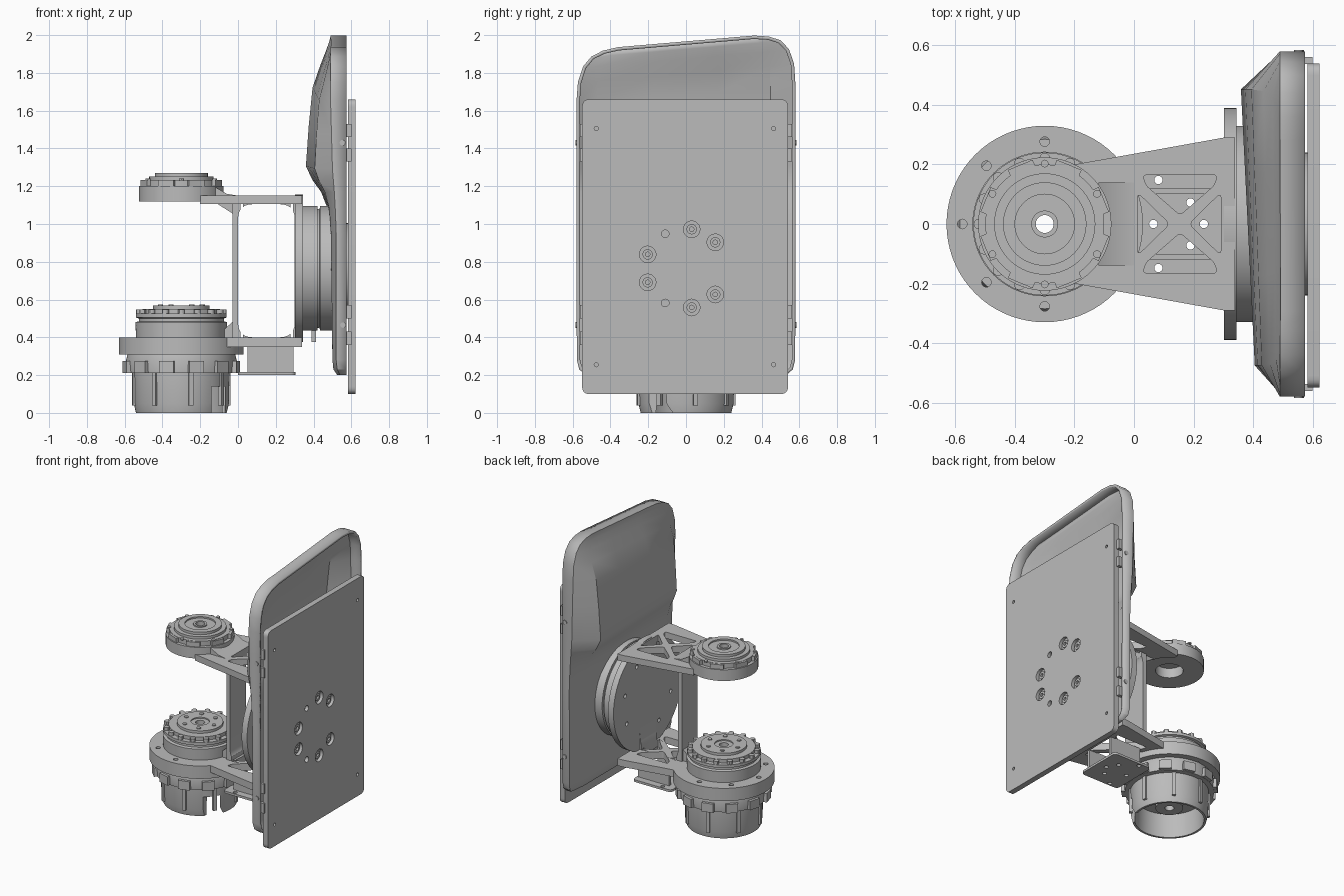
import bpy, bmesh, math
from mathutils import Vector

if "Cube" in bpy.data.objects:
    bpy.data.objects.remove(bpy.data.objects["Cube"], do_unlink=True)

grey = bpy.data.materials.new("machined grey")
grey.use_nodes = True
COLOUR = (0.5, 0.5, 0.5, 1)
grey.diffuse_color = COLOUR
grey.node_tree.nodes["Principled BSDF"].inputs["Base Color"].default_value = COLOUR

AXIS_X = -0.3   # vertical motor axis
HUB_Z = 0.765   # horizontal motor axis


def finish(name, bm, fix_normals=True):
    bmesh.ops.remove_doubles(bm, verts=bm.verts, dist=1e-5)
    if fix_normals:
        bmesh.ops.recalc_face_normals(bm, faces=bm.faces)
    mesh = bpy.data.meshes.new(name)
    bm.to_mesh(mesh)
    bm.free()
    obj = bpy.data.objects.new(name, mesh)
    bpy.context.collection.objects.link(obj)
    mesh.materials.append(grey)
    return obj


def place(axis, u, v, w):
    return {"z": (u, v, w), "y": (u, w, v), "x": (w, u, v)}[axis]


def add_prism(bm, pts, a, b, axis):
    """Extrude a flat outline from a to b along an axis."""
    low = [bm.verts.new(place(axis, u, v, a)) for u, v in pts]
    high = [bm.verts.new(place(axis, u, v, b)) for u, v in pts]
    bm.faces.new(low)
    bm.faces.new(high)
    n = len(pts)
    for i in range(n):
        j = (i + 1) % n
        bm.faces.new((low[i], low[j], high[j], high[i]))


def prisms(name, outlines, a, b, axis):
    bm = bmesh.new()
    for pts in outlines:
        add_prism(bm, pts, a, b, axis)
    return finish(name, bm)


def rounded(pts, r, steps=6):
    """Round the corners of an outline with quadratic arcs."""
    out = []
    for i, p in enumerate(pts):
        p, before, after = Vector(p), Vector(pts[i - 1]), Vector(pts[(i + 1) % len(pts)])
        a = p + (before - p).normalized() * r
        b = p + (after - p).normalized() * r
        for k in range(steps + 1):
            t = k / steps
            out.append(a * (1 - t) ** 2 + p * 2 * t * (1 - t) + b * t * t)
    return out


def rect(u0, u1, v0, v1):
    return [(u0, v0), (u1, v0), (u1, v1), (u0, v1)]


def circle(u, v, r, n=16):
    return [(u + r * math.cos(math.tau * i / n), v + r * math.sin(math.tau * i / n)) for i in range(n)]


def ring_points(u, v, r, n, start=0):
    return [(u + r * math.cos(start + math.tau * i / n), v + r * math.sin(start + math.tau * i / n)) for i in range(n)]


def lathe(name, profile, centre, axis="z", steps=72):
    """Spin a closed (radius, height) outline round an axis."""
    bm = bmesh.new()
    origin = Vector(centre)
    start = Vector((0, 1, 0)) if axis == "x" else Vector((1, 0, 0))
    spin = Vector((1, 0, 0)) if axis == "x" else Vector((0, 0, 1))
    verts = [bm.verts.new(origin + start * r + spin * h) for r, h in profile]
    edges = [bm.edges.new((verts[i - 1], verts[i])) for i in range(len(verts))]
    bmesh.ops.spin(bm, geom=verts + edges, cent=origin, axis=spin, angle=math.tau, steps=steps)
    return finish(name, bm)


def cut(obj, cutter, keep=False):
    mod = obj.modifiers.new("cut", "BOOLEAN")
    mod.operation, mod.object, mod.solver = "DIFFERENCE", cutter, "EXACT"
    with bpy.context.temp_override(object=obj, active_object=obj):
        bpy.ops.object.modifier_apply(modifier="cut")
    if not keep:
        bpy.data.objects.remove(cutter, do_unlink=True)


# Lower motor: open cup with cable slot, ribs and lugs
BASE = (AXIS_X, 0, 0)
cup = lathe("motor_cup", [(0.24, 0), (0.252, 0.05), (0.255, 0.215), (0.03, 0.215), (0.03, 0.17),
                          (0.22, 0.17), (0.225, 0)], BASE)
cut(cup, prisms("slot_cutter", [rect(-0.14, -0.07, -0.1, 0.14)], -0.3, -0.06, "y"))
hub = lathe("motor_inner_hub", [(0.03, 0.09), (0.09, 0.09), (0.09, 0.18), (0.03, 0.18)], BASE)


def radial_blocks(name, count, r0, r1, half, z0, z1, start=0.0):
    outlines = []
    for i in range(count):
        a = start + math.tau * i / count
        d, s = Vector((math.cos(a), math.sin(a))), Vector((-math.sin(a), math.cos(a)))
        c = Vector((AXIS_X, 0))
        outlines.append([c + d * r0 - s * half, c + d * r1 - s * half, c + d * r1 + s * half, c + d * r0 + s * half])
    return prisms(name, outlines, z0, z1, "z")


radial_blocks("cup_ribs", 8, 0.24, 0.264, 0.012, 0.04, 0.215, 0.2)
radial_blocks("motor_lugs", 12, 0.27, 0.312, 0.04, 0.212, 0.275, math.pi / 12)
lathe("motor_collar", [(0.03, 0.21), (0.29, 0.21), (0.295, 0.27), (0.285, 0.31), (0.03, 0.31)], BASE)
flange = lathe("motor_flange", [(0.03, 0.308), (0.33, 0.308), (0.33, 0.4), (0.03, 0.4)], BASE)
cut(flange, prisms("flange_hole_cutter",
                   [circle(x, y, 0.016) for x, y in ring_points(AXIS_X, 0, 0.277, 8)[2:7]], 0.2, 0.5, "z"))
lathe("motor_output", [(0.03, 0.4), (0.24, 0.4), (0.243, 0.48), (0.225, 0.485), (0.225, 0.5), (0.24, 0.505),
                       (0.24, 0.525), (0.205, 0.525), (0.205, 0.55), (0.15, 0.55), (0.15, 0.568),
                       (0.06, 0.568), (0.06, 0.56), (0.03, 0.56)], BASE)
prisms("motor_bolts", [circle(x, y, 0.018, 12) for x, y in ring_points(AXIS_X, 0, 0.221, 16)], 0.52, 0.548, "z")
prisms("output_bolts", [circle(x, y, 0.014, 12) for x, y in ring_points(AXIS_X, 0, 0.11, 6)], 0.56, 0.574, "z")

# Upper bearing on the arm
lathe("arm_ring", [(0.09, 1.12), (0.224, 1.12), (0.224, 1.2), (0.09, 1.2)], BASE)
lathe("bearing_cap", [(0.03, 1.19), (0.2, 1.19), (0.2, 1.234), (0.17, 1.234), (0.17, 1.252), (0.14, 1.252),
                      (0.14, 1.27), (0.1, 1.27), (0.1, 1.26), (0.045, 1.26), (0.045, 1.268), (0.03, 1.268)], BASE)
radial_blocks("bearing_tabs", 8, 0.18, 0.215, 0.045, 1.195, 1.232, math.pi / 8)
prisms("bearing_bolts", [circle(x, y, 0.013, 12) for x, y in ring_points(AXIS_X, 0, 0.203, 6, math.pi / 6)],
       1.23, 1.24, "z")

# Bracket: box frame, upper and lower truss plates
truss = prisms("truss_cutter", [
    rounded([(0.012, -0.105), (0.12, 0), (0.012, 0.105)], 0.02),
    rounded([(0.292, -0.105), (0.292, 0.105), (0.185, 0)], 0.02),
    rounded([(0.03, 0.165), (0.28, 0.165), (0.27, 0.13), (0.155, 0.03), (0.04, 0.13)], 0.015),
    rounded([(0.03, -0.165), (0.28, -0.165), (0.27, -0.13), (0.155, -0.03), (0.04, -0.13)], 0.015)], 0.3, 1.3, "z")
frame = prisms("bracket_frame", [rounded(rect(-0.03, 0.34, 0.35, 1.15), 0.04)], -0.09, 0.09, "y")
cut(frame, prisms("window_cutter", [rounded(rect(0, 0.3, 0.4, 1.105), 0.08)], -0.5, 0.5, "y"))
cut(frame, truss, keep=True)
wedge = [(-0.2, -0.2), (0.3, -0.29), (0.34, -0.29), (0.34, 0.29), (0.3, 0.29), (-0.2, 0.2)]
for name, low, high in (("upper_arm_plate", 1.105, 1.15), ("lower_arm_plate", 0.35, 0.4)):
    plate = prisms(name, [wedge], low, high, "z")
    # Keep the motor bore and bearing bore clear
    cut(plate, prisms("bore_cutter", [circle(AXIS_X, 0, 0.2, 48)], 0.2, 1.3, "z"))
    cut(plate, truss, keep=True)
bpy.data.objects.remove(truss, do_unlink=True)
prisms("upper_arm_neck", [[(-0.12, 1.12), (-0.02, 1.12), (0.0, 1.15), (-0.06, 1.16), (-0.12, 1.195)]], -0.14, 0.14, "y")
prisms("arm_gussets", [[(-0.13, 1.12), (-0.02, 1.115), (-0.02, 1.05)], [(-0.12, 0.4), (-0.02, 0.39), (-0.02, 0.49)]],
       -0.075, 0.075, "y")

# Platform hung below the bracket
platform = prisms("lower_platform", [rounded(rect(0, 0.305, -0.17, 0.17), 0.03)], 0.2, 0.216, "z")
holes = [(0.065, 0), (0.235, 0)] + [(x, y * s) for x, y in ((0.19, 0.072), (0.082, 0.148)) for s in (-1, 1)]
cut(platform, prisms("platform_hole_cutter", [circle(x, y, 0.014) for x, y in holes], 0.1, 0.3, "z"))
for side, y in (("right", -0.12), ("left", 0.1)):
    prisms("platform_wall_" + side, [rect(0.05, 0.295, 0.21, 0.355)], y, y + 0.02, "y")

# Side motor between bracket and screen
HUB = (0, 0, HUB_Z)
mount = lathe("side_mount_disc", [(0, 0.302), (0.39, 0.302), (0.39, 0.345), (0, 0.345)], HUB, "x")
cut(mount, prisms("mount_hole_cutter", [circle(y, z, 0.014) for y, z in ring_points(0, HUB_Z, 0.27, 8, 0.3)],
                  0.28, 0.335, "x"))
lathe("side_motor", [(0, 0.34), (0.33, 0.34), (0.33, 0.42), (0.315, 0.422), (0.315, 0.432), (0.33, 0.434),
                     (0.33, 0.5), (0.24, 0.505), (0.24, 0.59), (0, 0.59)], HUB, "x")
prisms("side_motor_peg", [rect(0.39, 0.412, 0.375, 0.45)], -0.012, 0.012, "y")

# Housing: rows of (height, half width, shoulder depth, back depth), slanted towards the top
rows = [(0.2, 0.53, 0.575, 0.575), (0.2, 0.53, 0.54, 0.525), (0.23, 0.565, 0.525, 0.505), (0.28, 0.578, 0.52, 0.5),
        (0.95, 0.58, 0.52, 0.488), (1.08, 0.58, 0.515, 0.475), (1.17, 0.58, 0.51, 0.44), (1.23, 0.58, 0.505, 0.395),
        (1.3, 0.58, 0.5, 0.36), (1.5, 0.58, 0.495, 0.375), (1.69, 0.58, 0.49, 0.395), (1.8, 0.572, 0.49, 0.435),
        (1.88, 0.545, 0.49, 0.465), (1.93, 0.5, 0.49, 0.482), (1.955, 0.44, 0.49, 0.488),
        (1.967, 0.36, 0.49, 0.49), (1.967, 0.36, 0.575, 0.575)]
bm = bmesh.new()
grid = []
for z, w, shoulder, back in rows:
    rise = 0.085 * min(1, max(0, (z - 1.2) / 0.6))
    bulge = max(0, 0.5 - back) / 0.14
    line = []
    for y, x in ((-w, 0.575), (-w, shoulder), (-w * 0.82, back), (-w * 0.3, back), (w * 0.3, back),
                 (w * 0.78, back), (w, shoulder), (w, 0.575)):
        tilt = 0.05 * bulge * (0.44 - y) if x == back and abs(y) < w else 0
        line.append(bm.verts.new((min(x + tilt, 0.575), y, z + rise * y)))
    grid.append(line)
for a, b in zip(grid, grid[1:]):
    for i in range(len(a) - 1):
        # Inward winding is flipped so the shell thickens inside
        bm.faces.new((a[i], b[i], b[i + 1], a[i + 1]))
bmesh.ops.dissolve_degenerate(bm, dist=1e-5, edges=bm.edges)
shell = finish("screen_housing", bm)
thick = shell.modifiers.new("wall", "SOLIDIFY")
thick.thickness, thick.offset = 0.018, -1
for z, x in ((1.43, 0.553), (0.465, 0.556)):
    for s in (-1, 1):
        prisms("housing_side_screw", [circle(x, z, 0.015)], s * 0.57, s * 0.585, "y")

# Screen panel with recessed bolts
panel = prisms("screen_panel", [rounded(rect(-0.55, 0.54, 0.1, 1.66), 0.04)], 0.583, 0.623, "x")
bolts = [(y, HUB_Z + s * dz) for y, dz in ((0.03, 0.207), (0.155, 0.138), (-0.203, 0.074)) for s in (-1, 1)]
small = [(-0.11, HUB_Z + s * 0.183) for s in (-1, 1)]
corners = [(y, z) for y in (-0.475, 0.464) for z in (0.255, 1.505)]
for name, spots, r in (("bolt", bolts, 0.044), ("pin", small, 0.02), ("corner", corners, 0.011)):
    cut(panel, prisms(name + "_cutter", [circle(y, z, r, 20) for y, z in spots], 0.6, 0.7, "x"))
for y, z in bolts:
    lathe("panel_bolt", [(0.012, 0.595), (0.027, 0.595), (0.027, 0.612), (0.012, 0.612)], (0, y, z), "x", 20)
prisms("panel_clips", [rect(s * 0.55 - 0.012, s * 0.55 + 0.012, z, z + 0.07)
                       for s in (-1, 1) for z in (0.36, 0.5, 1.33, 1.46)], 0.565, 0.6, "x")

# Smooth the round parts, keep machined edges sharp
bpy.ops.object.select_all(action="DESELECT")
for obj in bpy.context.collection.objects:
    if obj.type == "MESH" and grey.name in obj.data.materials:
        obj.select_set(True)
        bpy.context.view_layer.objects.active = obj
bpy.ops.object.shade_smooth_by_angle(angle=math.radians(30))
